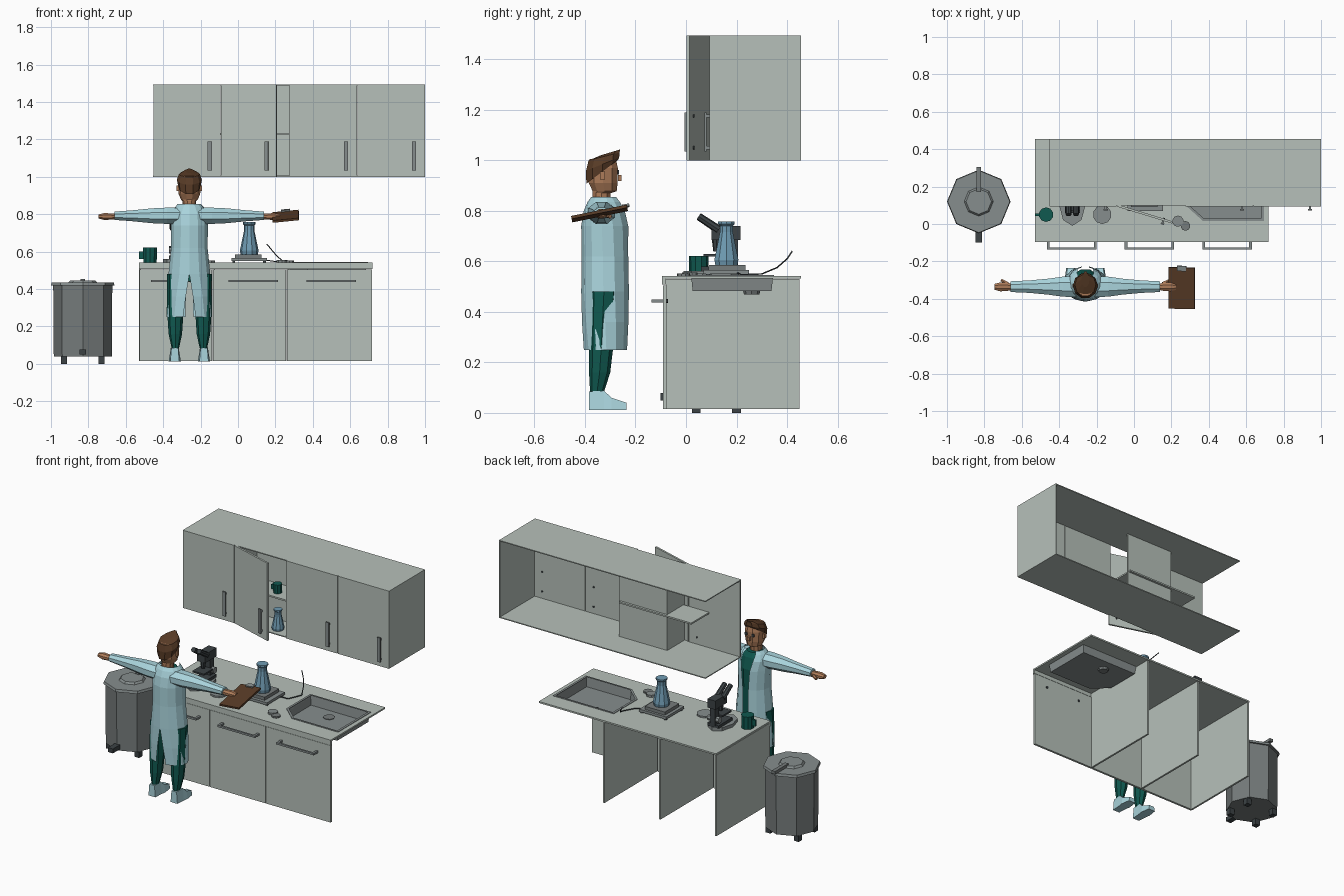
import bpy, bmesh
from math import sin, cos, pi, radians
from mathutils import Vector, Matrix

cube = bpy.data.objects.get("Cube")
if cube:
    bpy.data.objects.remove(cube, do_unlink=True)


def material(name, r, g, b):
    m = bpy.data.materials.new(name)
    m.use_nodes = True
    m.diffuse_color = (r, g, b, 1)
    m.node_tree.nodes["Principled BSDF"].inputs["Base Color"].default_value = (r, g, b, 1)
    return m


PANEL = material("pale_sage", .47, .53, .49)
STEEL = material("steel_grey", .24, .27, .27)
BIN = material("bin_grey", .18, .2, .2)
DARK = material("charcoal", .045, .055, .06)
GREEN = material("dark_teal", .005, .1, .08)
CLOTH = material("pale_blue", .40, .66, .72)
SKIN = material("skin", .42, .2, .1)
BROWN = material("brown", .1, .045, .02)
GLASS = material("flask_blue", .16, .33, .45)


def finish(name, bm, mat):
    bmesh.ops.recalc_face_normals(bm, faces=bm.faces)
    me = bpy.data.meshes.new(name)
    bm.to_mesh(me)
    bm.free()
    me.materials.append(mat)
    ob = bpy.data.objects.new(name, me)
    bpy.context.collection.objects.link(ob)
    return ob


def box(name, x, y, z, mat):
    """Box from (min, max) pairs."""
    bm = bmesh.new()
    size = Matrix.Diagonal((x[1] - x[0], y[1] - y[0], z[1] - z[0], 1))
    mid = Matrix.Translation((sum(x) / 2, sum(y) / 2, sum(z) / 2))
    bmesh.ops.create_cube(bm, size=1, matrix=mid @ size)
    return finish(name, bm, mat)


def tube(name, a, b, r0, r1, mat, n=8):
    """Tapered cylinder between two points."""
    a, b = Vector(a), Vector(b)
    bm = bmesh.new()
    turn = (b - a).to_track_quat('Z', 'Y').to_matrix().to_4x4()
    bmesh.ops.create_cone(bm, cap_ends=True, segments=n, radius1=r0, radius2=r1,
                          depth=(b - a).length, matrix=Matrix.Translation((a + b) / 2) @ turn)
    return finish(name, bm, mat)


def loft(name, rings, mat, closed=True, caps=(True, True)):
    bm = bmesh.new()
    rows = [[bm.verts.new(p) for p in ring] for ring in rings]
    n = len(rows[0])
    for a, b in zip(rows, rows[1:]):
        for i in range(n if closed else n - 1):
            j = (i + 1) % n
            bm.faces.new((a[i], a[j], b[j], b[i]))
    for row, cap in zip((rows[0], rows[-1]), caps):
        if cap:
            bm.faces.new(row)
    return finish(name, bm, mat)


def oval(cx, cy, z, rx, ry, tilt=0, n=10):
    """Horizontal ring, tilted up towards +y."""
    return [(cx + rx * cos(t), cy + ry * sin(t), z + tilt * ry * sin(t))
            for t in (2 * pi * i / n for i in range(n))]


def oval_x(x, y, z, ry, rz, n=8):
    return [(x, y + ry * cos(t), z + rz * sin(t)) for t in (2 * pi * (i + .5) / n for i in range(n))]


# Wall cupboard: top, bottom and one end, open at the back
TOP, LOW = 1.495, 1.0
box("wall_top", (-.455, 1), (.1, .455), (TOP - .006, TOP), PANEL)
box("wall_bottom", (-.455, 1), (.1, .455), (LOW, LOW + .006), PANEL)
box("wall_end", (.994, 1), (.1, .455), (LOW, TOP), PANEL)
box("inner_back", (-.06, .28), (.27, .275), (LOW, TOP), PANEL)
box("inner_side", (-.06, -.055), (.1, .27), (LOW, TOP), PANEL)
box("inner_shelf", (-.24, .27), (.11, .29), (1.225, 1.235), PANEL)

W = .364
for i in range(4):
    x0 = -.455 + W * i
    hx = x0 + W - .06
    parts = [box("wall_door", (x0 + .002, x0 + W - .002), (.093, .105), (LOW, TOP), PANEL),
             box("wall_handle", (hx - .011, hx + .011), (.073, .081), (1.035, 1.19), STEEL)]
    for z in (1.05, 1.175):
        parts.append(box("handle_post", (hx - .006, hx + .006), (.08, .094), (z - .006, z + .006), STEEL))
        parts.append(tube("handle_bolt", (hx, .104, z), (hx, .11, z), .006, .006, DARK, 6))
    if i == 1:  # this door stands ajar, hinged on its left edge
        hinge = Vector((x0, .1, 0))
        swing = (Matrix.Translation(hinge) @ Matrix.Rotation(radians(-17), 4, 'Z')
                 @ Matrix.Diagonal((.86, 1, 1, 1)) @ Matrix.Translation(-hinge))
        for p in parts:
            p.data.transform(swing)

# Base units: one side panel, one door and one bar handle each
U = .395
for i in range(3):
    x0 = -.53 + U * i
    x1 = x0 + U if i < 2 else .72
    box("base_side", (x0, x0 + .012), (-.08, .45), (.015, .53), PANEL)
    box("base_door", (x0 + .003, x1 - .003), (-.092, -.078), (.015, .505), PANEL)
    h0 = x0 + .065 + .02 * i
    box("base_handle", (h0, h0 + .265), (-.137, -.125), (.437, .449), STEEL)
    for x in (h0, h0 + .251):
        box("handle_post", (x, x + .014), (-.127, -.09), (.437, .449), STEEL)
        tube("handle_bolt", (x + .007, -.079, .443), (x + .007, -.072, .443), .008, .008, DARK, 6)
box("worktop_lip", (-.53, .72), (-.095, -.08), (.508, .542), PANEL)

# Worktop around the sink
SX, SY, TZ = (.27, .69), (.02, .345), (.532, .542)
box("worktop_left", (-.53, SX[0]), (-.09, .455), TZ, PANEL)
box("worktop_right", (SX[1], .72), (-.09, .455), TZ, PANEL)
box("worktop_front", SX, (-.09, SY[0]), TZ, PANEL)
box("worktop_back", SX, (SY[1], .455), TZ, PANEL)
loft("worktop_corner", [[(.27, .02, z), (.37, .02, z), (.27, .11, z)] for z in TZ], PANEL)
outline = [(.37, .02), (.69, .02), (.69, .345), (.27, .345), (.27, .11)]


def sink_ring(scale, z):
    return [(.48 + (x - .48) * scale, .1825 + (y - .1825) * scale, z) for x, y in outline]


loft("sink_rim", [sink_ring(1.02, .543), sink_ring(1.02, .546), sink_ring(.95, .546)],
     STEEL, caps=(False, False))
loft("sink_basin", [sink_ring(1, .544), sink_ring(.96, .482)], STEEL, caps=(False, True))
tube("sink_drain", (.46, .26, .468), (.46, .26, .486), .03, .035, BIN)

# Waste bin
bx, by = -.83, .12
tube("bin_body", (bx, by, .04), (bx, by, .42), .155, .158, BIN)
tube("bin_lid", (bx, by, .418), (bx, by, .434), .17, .166, STEEL)
tube("bin_lid_disc", (bx, by, .434), (bx, by, .446), .078, .068, STEEL)
box("bin_lever", (bx - .012, bx + .012), (by + .05, by + .185), (.436, .455), BIN)
box("bin_pedal", (bx - .018, bx + .018), (-.1, -.02), (.05, .078), DARK)
for x in (-.1, .1):
    for y in (-.08, .08):
        box("bin_foot", (bx + x - .017, bx + x + .017), (by + y - .017, by + y + .017), (0, .042), DARK)


# Things on the worktop and the shelf
def mug(x, y, z, s):
    tube("mug", (x, y, z), (x, y, z + .08 * s), .037 * s, .039 * s, GREEN, 10)
    box("mug_handle", (x - .058 * s, x - .036 * s), (y - .006, y + .006), (z + .02 * s, z + .06 * s), GREEN)


def flask(x, y, z, s):
    rings = [(0, .046), (.02, .05), (.13, .027), (.155, .027), (.162, .034), (.172, .034)]
    loft("flask", [oval(x, y, z + h * s, r * s, r * s) for h, r in rings], GLASS)


mug(-.47, .05, .542, 1)
mug(.16, .17, 1.235, .7)
flask(.06, .16, .586, 1)
flask(.17, .16, 1.006, .75)
box("hotplate_base", (-.035, .155), (.07, .25), (.55, .566), STEEL)
box("hotplate_plate", (-.015, .125), (.09, .235), (.566, .586), BIN)
for x in (-.03, .135):
    for y in (.08, .23):
        box("hotplate_foot", (x, x + .015), (y, y + .015), (.54, .552), DARK)
tube("glass_dish", (-.17, .05, .542), (-.17, .05, .552), .05, .05, STEEL, 10)
tube("small_dish", (.235, .015, .542), (.235, .015, .556), .03, .03, STEEL, 10)
tube("small_cap", (.275, -.01, .542), (.275, -.01, .552), .026, .026, BIN, 10)
cord = [(.14, .2, .556), (.2, .22, .547), (.24, .3, .55), (.21, .36, .575), (.18, .4, .61), (.155, .42, .64)]
for a, b in zip(cord, cord[1:]):
    tube("hotplate_cord", a, b, .003, .003, DARK, 5)

# Microscope
mx = -.33
loft("microscope_base", [oval(mx, .1, z, .07, .11, n=8) for z in (.542, .562)], STEEL)
box("microscope_foot", (mx - .04, mx + .04), (.06, .2), (.562, .58), DARK)
box("microscope_stage", (mx - .04, mx + .04), (.07, .16), (.62, .63), DARK)
box("microscope_arm", (mx - .018, mx + .018), (.165, .205), (.575, .73), DARK)
box("microscope_head", (mx - .028, mx + .028), (.1, .215), (.685, .74), DARK)
tube("microscope_lens", (mx, .12, .64), (mx, .12, .69), .012, .018, DARK)
for s in (-.02, .02):
    tube("eyepiece", (mx + s, .13, .725), (mx + s, .05, .778), .017, .015, DARK)
    tube("focus_knob", (mx + s, .185, .61), (mx + 2 * s, .185, .61), .02, .02, STEEL)

# Person: both sides mirrored about px, facing the worktop
px, py = -.26, -.32
coat = [(.25, .122, .088, 16, 10), (.36, .12, .093, 9, 9), (.48, .112, .095, 0, 9), (.62, .098, .093, 0, 11),
        (.74, .1, .095, 0, 16), (.80, .1, .085, 0, 24), (.835, .08, .07, 0, 34), (.855, .062, .055, 0, 38)]
for s in (-1, 1):
    rings = []
    for z, rx, ry, slit, gap in coat:  # slit at the back, opening at the front
        a0, a1 = radians(-90 + slit), radians(90 - gap)
        rings.append([(px + s * rx * cos(t), py + ry * sin(t), z)
                      for t in (a0 + (a1 - a0) * k / 6 for k in range(7))])
    loft("coat_half", rings, CLOTH, closed=False, caps=(False, False))

    def side(d):
        return px + s * d
    arm = [(.05, .06, .046), (.12, .058, .047), (.2, .046, .043), (.3, .036, .032), (.4, .031, .024)]
    loft("sleeve", [oval_x(side(d), -.335, .792, ry, rz) for d, ry, rz in arm], CLOTH)
    hand = [(.39, .017, .015), (.42, .024, .018), (.455, .026, .02), (.485, .017, .012)]
    loft("hand", [oval_x(side(d), -.336, .788, ry, rz) for d, ry, rz in hand], SKIN)
    tube("thumb", (side(.415), -.32, .785), (side(.45), -.3, .778), .011, .008, SKIN, 6)
    leg = [(.085, .02, .028, -.352), (.16, .036, .042, -.342), (.27, .043, .048, -.335), (.48, .045, .055, -.325)]
    loft("trouser_leg", [oval(side(.075), y, z, rx, ry, n=8) for z, rx, ry, y in leg], GREEN)
    foot = [(-.385, .024, .085), (-.325, .028, .088), (-.295, .033, .06), (-.235, .024, .04)]
    loft("shoe", [[(side(.078) - w, y, .012), (side(.078) + w, y, .012),
                   (side(.078) + w * .75, y, h), (side(.078) - w * .75, y, h)] for y, w, h in foot], CLOTH)
    ex = side(.024)
    box("eye", (ex - .008, ex + .008), (-.272, -.266), (.945, .962), DARK)
    ex = side(.062)
    box("ear", (ex - .006, ex + .006), (-.34, -.32), (.925, .955), SKIN)

shirt = [(.44, .085, .07), (.62, .078, .078), (.74, .085, .08), (.81, .075, .062), (.84, .045, .045)]
loft("shirt", [oval(px, py, z, rx, ry) for z, rx, ry in shirt], GREEN)
head = [(.82, .035, .035, -.335), (.87, .036, .038, -.335), (.878, .045, .05, -.322), (.91, .058, .06, -.328),
        (.97, .06, .063, -.33), (1.005, .052, .055, -.33)]
loft("head", [oval(px, y, z, rx, ry) for z, rx, ry, y in head], SKIN)
box("nose", (px - .008, px + .008), (-.27, -.255), (.918, .942), SKIN)
hair = [(.955, .061, .066, -.332, .75), (.985, .067, .069, -.33, .4), (1.015, .056, .064, -.325, .25),
        (1.032, .022, .04, -.298, .3)]
loft("hair", [oval(px, y, z, rx, ry, t) for z, rx, ry, y, t in hair], BROWN)

# Clipboard held in the outstretched hand
tilt = (Matrix.Translation((.255, -.34, .79)) @ Matrix.Rotation(.2, 4, 'X') @ Matrix.Rotation(-.1, 4, 'Y'))
board = box("clipboard", (-.07, .07), (-.115, .11), (-.006, .006), BROWN)
clip = box("clipboard_clip", (-.025, .025), (.092, .12), (.004, .014), STEEL)
for ob in (board, clip):
    ob.data.transform(tilt)
